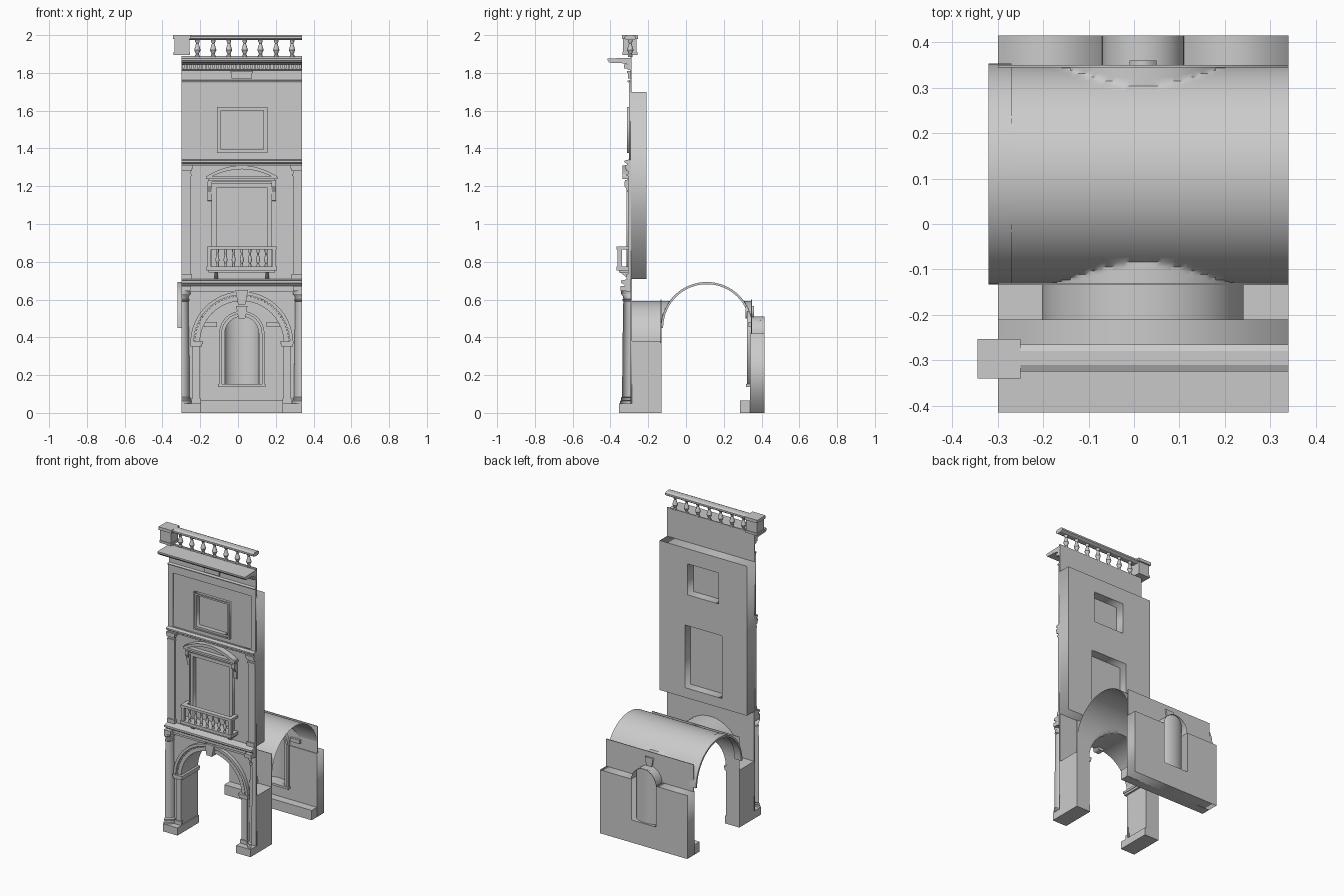
import bpy, bmesh
from math import sin, cos, pi, sqrt
from mathutils import Matrix

if "Cube" in bpy.data.objects:
    bpy.data.objects.remove(bpy.data.objects["Cube"])

X0, X1, CX = -0.30, 0.34, 0.02      # bay edges and its centre line
WALL = -0.295                       # facade plane


def finish(name, bm, smooth=False):
    bmesh.ops.recalc_face_normals(bm, faces=bm.faces)
    me = bpy.data.meshes.new(name)
    bm.to_mesh(me)
    bm.free()
    ob = bpy.data.objects.new(name, me)
    bpy.context.collection.objects.link(ob)
    if smooth:
        bpy.ops.object.select_all(action='DESELECT')
        ob.select_set(True)
        bpy.context.view_layer.objects.active = ob
        bpy.ops.object.shade_smooth_by_angle(angle=0.6)
    return ob


def boxes(name, specs):
    """Several boxes (x0, x1, y0, y1, z0, z1) in one object."""
    bm = bmesh.new()
    for a, b, c, d, e, f in specs:
        m = Matrix.Translation(((a+b)/2, (c+d)/2, (e+f)/2)) @ Matrix.Diagonal((b-a, d-c, f-e, 1))
        bmesh.ops.create_cube(bm, size=1, matrix=m)
    return finish(name, bm)


def molding(name, pts, a=X0, b=X1):
    """Extrude a (y, z) profile along x."""
    bm = bmesh.new()
    f = bm.faces.new([bm.verts.new((a, y, z)) for y, z in pts])
    r = bmesh.ops.extrude_face_region(bm, geom=[f])
    bmesh.ops.translate(bm, vec=(b-a, 0, 0), verts=[v for v in r['geom'] if isinstance(v, bmesh.types.BMVert)])
    return finish(name, bm)


def plate(name, loops, y0, y1):
    """Upright plate in the xz plane; inner loops become holes."""
    cu = bpy.data.curves.new(name, 'CURVE')
    cu.dimensions, cu.fill_mode, cu.extrude = '2D', 'BOTH', (y1-y0)/2
    for lp in loops:
        s = cu.splines.new('POLY')
        s.points.add(len(lp)-1)
        for p, (x, z) in zip(s.points, lp):
            p.co = (x, z, 0, 1)
        s.use_cyclic_u = True
    tmp = bpy.data.objects.new(name + "_tmp", cu)
    bpy.context.collection.objects.link(tmp)
    dg = bpy.context.evaluated_depsgraph_get()
    me = bpy.data.meshes.new_from_object(tmp.evaluated_get(dg))
    bpy.data.objects.remove(tmp)
    bm = bmesh.new()
    bm.from_mesh(me)
    bpy.data.meshes.remove(me)
    bmesh.ops.remove_doubles(bm, verts=bm.verts, dist=1e-5)
    bm.transform(Matrix.Translation((0, (y0+y1)/2, 0)) @ Matrix.Rotation(pi/2, 4, 'X'))
    return finish(name, bm)


def sheet(name, rows):
    """Smooth surface through rows of points."""
    bm = bmesh.new()
    g = [[bm.verts.new(p) for p in r] for r in rows]
    for r, s in zip(g, g[1:]):
        for i in range(len(r)-1):
            bm.faces.new((r[i], r[i+1], s[i+1], s[i]))
    bmesh.ops.remove_doubles(bm, verts=bm.verts, dist=1e-6)
    return finish(name, bm, True)


def lathe(name, prof, x, y, a0=0, a1=2*pi, n=12):
    return sheet(name, [[(x + r*cos(a0+(a1-a0)*i/n), y + r*sin(a0+(a1-a0)*i/n), z)
                         for i in range(n+1)] for r, z in prof])


def rect(a, b, c, d):
    return [(a, c), (b, c), (b, d), (a, d)]


def arc(r, zs, n=32, cx=CX):
    return [(cx - r*cos(pi*i/n), zs + r*sin(pi*i/n)) for i in range(n+1)]


def balusters(name, xs, y, z0, z1, r):
    prof = [(.7, 0), (.7, .1), (.45, .15), (1, .38), (.8, .5), (.4, .75), (.7, .85), (.7, 1)]
    for i, x in enumerate(xs):
        lathe(f"{name}_{i}", [(r*p, z0+(z1-z0)*t) for p, t in prof], x, y)


# ---- ground floor: piers, arch, half columns
R, ZS = 0.222, 0.37
arch = arc(R, ZS)
plate("front_arch_wall", [[(X0, .05), (CX-R, .05)] + arch + [(CX+R, .05), (X1, .05), (X1, .71), (X0, .71)]], WALL, -.285)
plate("rear_spandrel", [[(X0, ZS)] + arch + [(X1, ZS), (X1, .60), (X0, .60)]], -.134, -.13)
sheet("arch_soffit", [[(x, y, z) for x, z in arch] for y in (-.29, -.13)])
boxes("piers", [(X0, CX-R, -.29, -.13, .04, .38), (CX+R, X1, -.29, -.13, .04, .38)])
boxes("pier_plinths", [(X0, -.195, -.355, -.13, 0, .05), (.235, X1, -.355, -.13, 0, .05)])
for s, side in ((-1, "left"), (1, "right")):
    def span(d0, d1):                # x range measured from the centre line
        return sorted((CX+s*d0, CX+s*d1))
    boxes(f"{side}_impost", [(*span(.21, .272), -.318, -.13, .352, .366),
                             (*span(.206, .275), -.323, -.13, .366, .38)])
    boxes(f"{side}_jamb_pilaster", [(*span(R, .26), -.308, WALL, .05, .352),
                                    (*span(.216, .266), -.314, WALL, .05, .075)])
    column = [(.054, .05), (.054, .062), (.048, .068), (.05, .078), (.043, .085), (.042, .3), (.037, .59),
              (.042, .594), (.042, .6), (.037, .604), (.038, .615), (.049, .63), (.049, .645), (0, .645)]
    lathe(f"{side}_half_column", column, CX+s*.32, WALL, 1.5*pi, (1.5-.5*s)*pi, 10)
    boxes(f"{side}_upper_pilaster", [(*span(.27, .32), -.308, -.29, .71, 1.31),
                                     (*span(.264, .32), -.316, -.29, .71, .735),
                                     (*span(.266, .32), -.314, -.29, 1.255, 1.265),
                                     (*span(.264, .32), -.318, -.29, 1.28, 1.295),
                                     (*span(.258, .32), -.324, -.29, 1.295, 1.312)])
    # scroll brackets beside the large window
    x = CX + s*.17
    molding(f"{side}_window_bracket", [(-.29, 1.12), (-.303, 1.125), (-.307, 1.17), (-.325, 1.2), (-.325, 1.225), (-.29, 1.225)], x-.012, x+.012)
    x = CX + s*.135
    molding(f"{side}_balcony_bracket", [(-.29, .705), (-.305, .71), (-.35, .745), (-.29, .745)], x-.01, x+.01)
for name, a, b, y in (("archivolt_outer", .255, .272, -.318), ("archivolt_inner", R, .245, -.308), ("archivolt_band", .243, .257, -.302)):
    plate(name, [arc(b, ZS) + arc(a, ZS)[::-1]], y, -.29)
bm = bmesh.new()
for i in range(40):
    a = pi*(i+.5)/40
    bmesh.ops.create_cube(bm, size=.009, matrix=Matrix.Translation((CX-.25*cos(a), -.306, ZS+.25*sin(a))) @ Matrix.Rotation(a, 4, 'Y'))
finish("archivolt_beads", bm)
plate("arch_keystone", [[(CX-.02, .575), (CX+.02, .575), (CX+.034, .65), (CX-.034, .65)]], -.33, -.285)
molding("ground_entablature", [(-.285, .64), (-.315, .64), (-.315, .655), (-.322, .655), (-.322, .672), (-.335, .685),
                               (-.345, .687), (-.345, .70), (-.30, .71), (-.285, .71)])
boxes("entablature_breaks", [(X0, -.252, -.348, -.285, .645, .672), (.292, X1, -.348, -.285, .645, .672)])

# ---- upper wall slab with window holes
win, attic = rect(-.115, .155, .775, 1.19), rect(-.09, .135, 1.395, 1.60)
plate("upper_wall", [rect(X0, X1, .71, 1.70), win, attic], WALL, -.21)
boxes("window_panes", [(-.12, .16, -.275, -.27, .77, 1.2), (-.1, .14, -.275, -.27, 1.39, 1.61)])
plate("window_frame", [rect(-.14, .18, .75, 1.215), win], -.308, -.29)
plate("window_frame_lip", [rect(-.14, .18, .75, 1.215), rect(-.131, .171, .76, 1.206)], -.314, -.29)
plate("attic_window_frame", [rect(-.11, .155, 1.375, 1.62), attic], -.305, -.29)
plate("attic_frame_lip", [rect(-.11, .155, 1.375, 1.62), rect(-.102, .147, 1.383, 1.612)], -.312, -.29)
plate("attic_panel_border", [rect(X0, X1, 1.34, 1.755), rect(-.265, .305, 1.345, 1.70)], -.302, -.29)

# ---- curved window pediment
def bow(h, w, z):
    return [(CX + w*(i/8-1), z + h*(1-(i/8-1)**2)) for i in range(17)]
boxes("pediment_base", [(-.16, .20, -.322, -.29, 1.222, 1.232), (-.17, .21, -.335, -.29, 1.238, 1.252), (-.155, .195, -.312, -.29, 1.23, 1.24)])
plate("pediment_arc", [bow(.058, .188, 1.252) + bow(.05, .18, 1.24)[::-1]], -.335, -.29)
plate("pediment_field", [bow(.05, .17, 1.245)], -.306, -.29)

# ---- balcony
boxes("balcony_floor", [(-.155, .195, -.355, -.29, .742, .755), (-.167, .207, -.367, -.29, .755, .775)])
boxes("balcony_rail", [(-.165, .205, -.367, -.335, .864, .88), (-.165, -.14, -.365, -.29, .864, .88), (.18, .205, -.365, -.29, .864, .88),
                       (-.162, -.142, -.362, -.34, .775, .865), (.182, .202, -.362, -.34, .775, .865)])
balusters("balcony_baluster", [CX + .043*(i-3) for i in range(7)], -.35, .775, .865, .011)

# ---- string course, frieze and main cornice
molding("string_course", [(-.285, 1.308), (-.312, 1.31), (-.312, 1.318), (-.325, 1.326), (-.325, 1.336), (-.285, 1.345)])
boxes("frieze_wall", [(X0, X1, -.295, -.288, 1.69, 1.89)])
molding("frieze_molding", [(-.29, 1.745), (-.308, 1.75), (-.312, 1.758), (-.29, 1.764)])
boxes("frieze_block", [(-.035, .075, -.306, -.29, 1.77, 1.805), (-.04, .08, -.312, -.29, 1.8, 1.81)])
molding("main_cornice", [(-.29, 1.812), (-.31, 1.818), (-.31, 1.845), (-.345, 1.852), (-.405, 1.854), (-.415, 1.866), (-.415, 1.876), (-.29, 1.88)])
boxes("cornice_dentils", [(X0+.02*i+.004, X0+.02*i+.016, -.328, -.30, 1.824, 1.844) for i in range(32)])

# ---- roof balustrade
balusters("roof_baluster", [-.215 + .0835*i for i in range(7)], -.295, 1.885, 1.98, .017)
molding("roof_rail", [(-.312, 1.973), (-.325, 1.982), (-.325, 1.993), (-.31, 2.0), (-.28, 2.0), (-.265, 1.993), (-.265, 1.982), (-.278, 1.973)], -.26, X1)
boxes("corner_pedestal", [(-.337, -.258, -.333, -.262, 1.895, 1.985), (-.345, -.25, -.34, -.253, 1.98, 2.0), (-.341, -.254, -.337, -.257, 1.895, 1.91)])

# ---- vault behind the arch: barrel cut by arched lunettes
def vault_row(x):
    d = R*R - (x-CX)**2
    low = ZS + sqrt(d) if d > 0 else 0
    return [(x, .11 - .24*cos(pi*i/40), max(.45 + .24*sin(pi*i/40), low)) for i in range(41)]
sheet("vault", [vault_row(X0 + (X1-X0)*i/64) for i in range(65)])
rib = [(-.32, -.012), (-.27, -.012), (-.27, 0), (-.32, 0), (-.32, -.012)]
sheet("vault_rib", [[(x, .11-(.243+d)*cos(pi*i/32), .45+(.243+d)*sin(pi*i/32)) for x, d in rib] for i in range(33)])

# ---- back wall with arched niche
NR, NZ = .09, .42
nar = arc(NR, NZ, 20)
plate("back_wall", [[(X0, 0), (X1, 0), (X1, NZ), (CX+NR, NZ), (CX+NR, .15), (CX-NR, .15), (CX-NR, NZ), (X0, NZ)]], .34, .415)
plate("back_lunette", [[(X0, NZ)] + nar + [(X1, NZ), (X1, .60), (X0, .60)]], .345, .35)
sheet("niche_soffit", [[(x, y, z) for x, z in nar] for y in (.345, .415)])
us = [-cos(pi*i/24) for i in range(25)]
sheet("niche_back", [[(CX+NR*u, .35+.055*sqrt(max(0, 1-u*u)), z0+k*NR*sqrt(max(0, 1-u*u))) for u in us]
                     for z0, k in ((.15, 0), (NZ, 0), (NZ, 1))])
for name, a, b, y in (("niche_frame", NR, .115, .33), ("niche_frame_lip", .106, .12, .322)):
    plate(name, [[(CX-b, .15)] + arc(b, NZ, 20) + [(CX+b, .15), (CX+a, .15)] + arc(a, NZ, 20)[::-1] + [(CX-a, .15)]], y, .348)
boxes("niche_sill", [(-.105, .145, .318, .345, .137, .152)])
plate("niche_keystone", [[(CX-.018, .5), (CX+.018, .5), (CX+.03, .565), (CX-.03, .565)]], .315, .36)
boxes("back_string_course", [(-.18, -.11, .33, .346, .455, .48), (.15, .22, .33, .346, .455, .48)])
boxes("back_plinth", [(X0, X1, .285, .345, 0, .065)])
